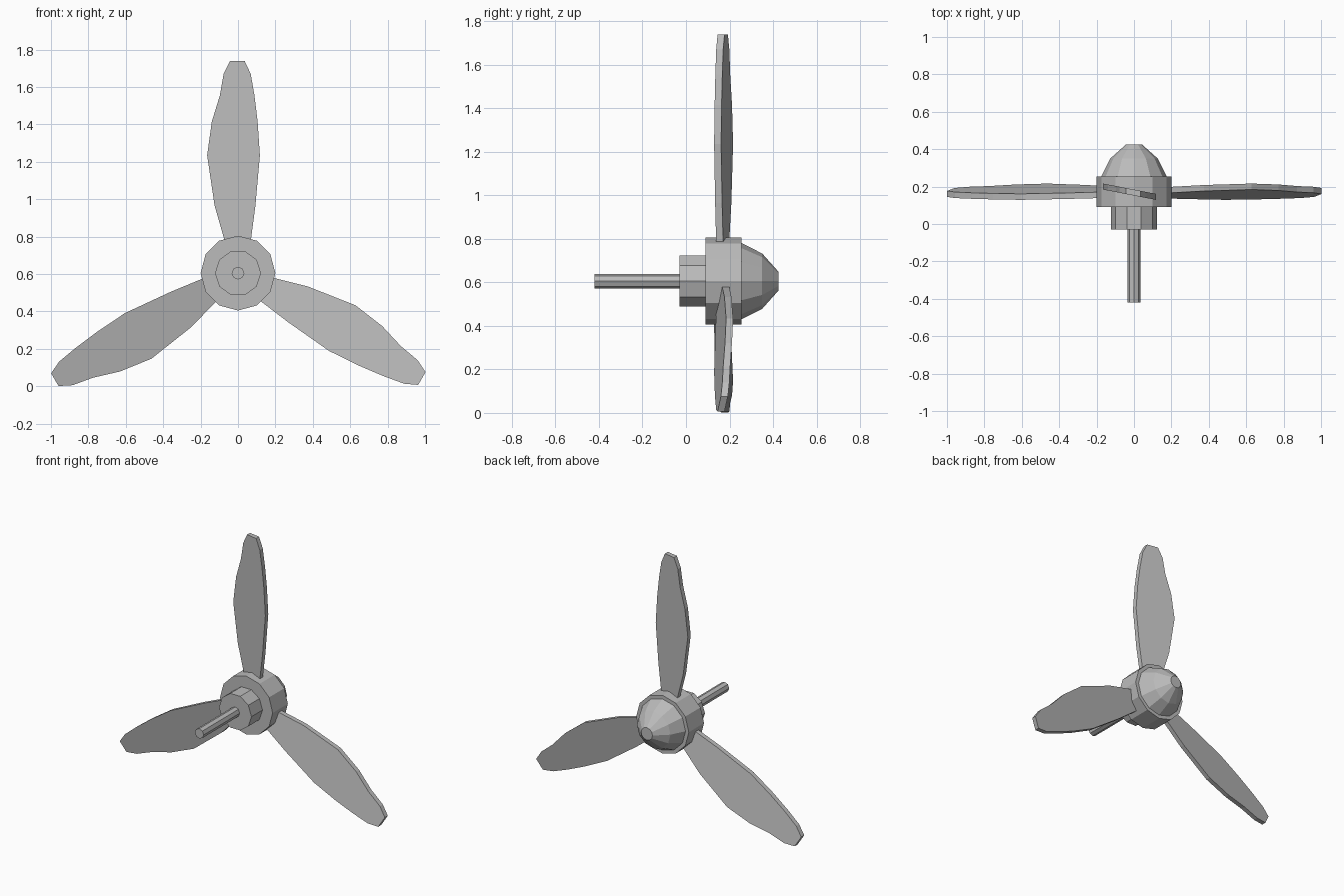
import bpy
import bmesh
import math
from mathutils import Matrix

cube = bpy.data.objects.get("Cube")
if cube:
    bpy.data.objects.remove(cube)

AXIS_Z = 0.605   # height of the spin axis
BLADE_Y = 0.168  # depth of the blade plane

metal = bpy.data.materials.new("light grey metal")
metal.use_nodes = True
grey = (0.5, 0.5, 0.5, 1)
metal.diffuse_color = grey
metal.node_tree.nodes["Principled BSDF"].inputs["Base Color"].default_value = grey


def add_object(name, bm):
    bmesh.ops.recalc_face_normals(bm, faces=bm.faces)
    mesh = bpy.data.meshes.new(name)
    bm.to_mesh(mesh)
    bm.free()
    mesh.materials.append(metal)
    obj = bpy.data.objects.new(name, mesh)
    bpy.context.collection.objects.link(obj)
    obj.location.z = AXIS_Z
    return obj


def turned(name, profile, sides):
    """Closed faceted solid along y from (y, radius) pairs."""
    bm = bmesh.new()
    rings = []
    for y, r in profile:
        angles = [math.tau * i / sides for i in range(sides)]
        rings.append([bm.verts.new((r * math.cos(a), y, r * math.sin(a))) for a in angles])
    for a, b in zip(rings, rings[1:]):
        for i in range(sides):
            j = (i + 1) % sides
            bm.faces.new((a[i], a[j], b[j], b[i]))
    bm.faces.new(rings[0])
    bm.faces.new(rings[-1])
    return add_object(name, bm)


# Turned parts along the axis
turned("shaft", [(-0.42, 0.034), (-0.03, 0.034)], 8)
turned("collar", [(-0.03, 0.123), (0.09, 0.123)], 10)
turned("hub", [(0.09, 0.2), (0.255, 0.2)], 12)
turned("spinner", [(0.255, 0.175), (0.35, 0.127), (0.425, 0.043)], 12)

# Blade stations: distance from axis, trailing edge x, leading edge x
STATIONS = [
    (0.15, -0.065, 0.065), (0.185, -0.075, 0.07), (0.36, -0.125, 0.093),
    (0.63, -0.165, 0.117), (0.81, -0.14, 0.105), (0.95, -0.097, 0.088),
    (1.065, -0.077, 0.068), (1.133, -0.043, 0.036),
]
PITCH = -0.195
HALF_THICKNESS = 0.016


def blade(name, turn):
    bm = bmesh.new()
    loops = []
    for dist, x0, x1 in STATIONS:
        corners = [(x0, -1), (x1, -1), (x1, 1), (x0, 1)]
        loops.append([bm.verts.new((x, BLADE_Y + PITCH * x + s * HALF_THICKNESS, dist))
                      for x, s in corners])
    for a, b in zip(loops, loops[1:]):
        for i in range(4):
            j = (i + 1) % 4
            bm.faces.new((a[i], a[j], b[j], b[i]))
    bm.faces.new(loops[0])
    bm.faces.new(loops[-1])
    bm.transform(Matrix.Rotation(turn, 4, "Y"))
    add_object(name, bm)


# Three identical blades
for i, side in enumerate(("top", "left", "right")):
    blade(side + "_blade", math.tau * i / 3)
